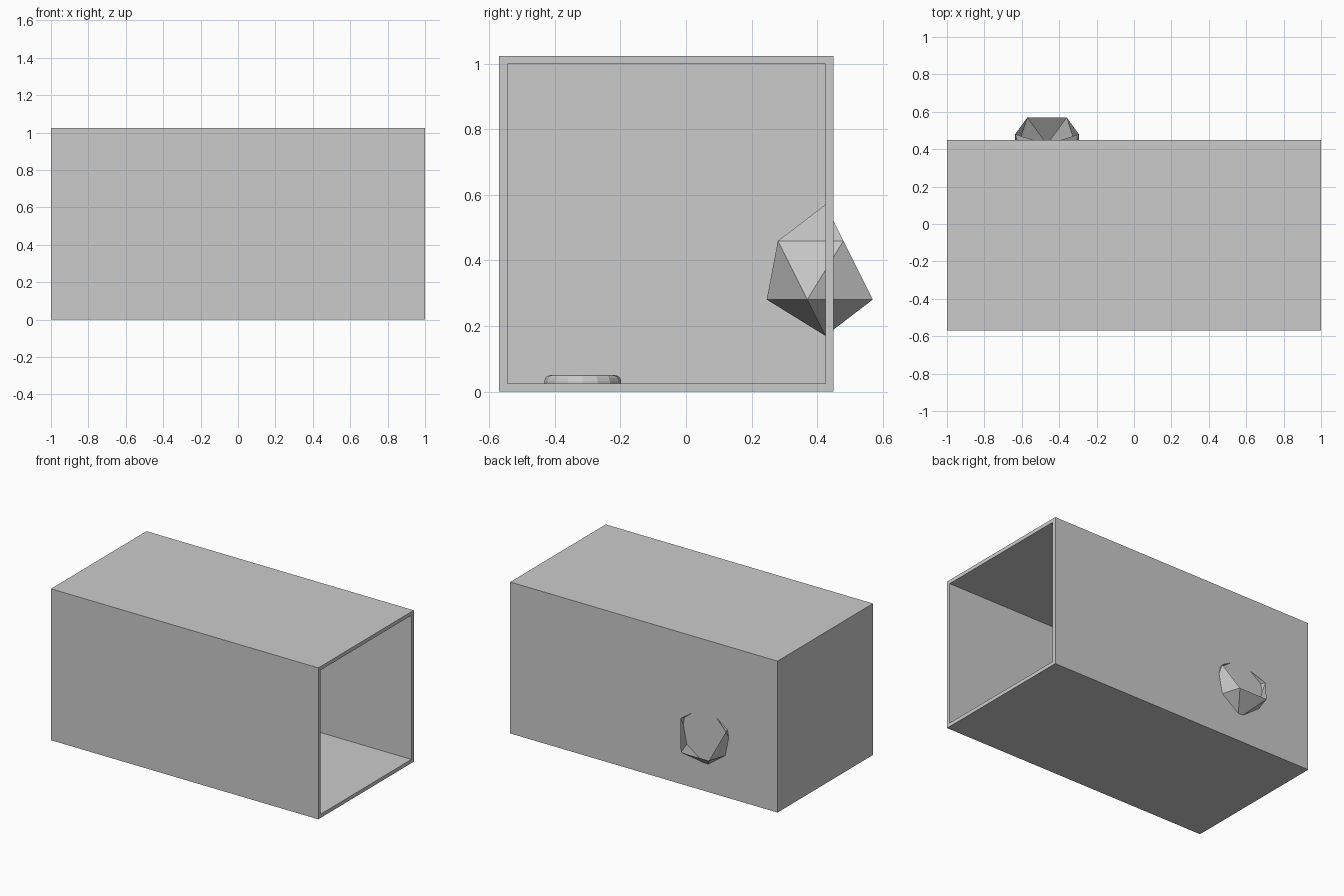
import bpy, bmesh, math
from mathutils import Matrix, Vector

if "Cube" in bpy.data.objects:
    bpy.data.objects.remove(bpy.data.objects["Cube"])


def make_object(name, bm):
    mesh = bpy.data.meshes.new(name)
    bm.to_mesh(mesh)
    bm.free()
    obj = bpy.data.objects.new(name, mesh)
    bpy.context.collection.objects.link(obj)
    return obj


WALL = 0.025

# Box shell: outer cube without its right end, thickened inwards
bm = bmesh.new()
size = Matrix.Diagonal((2.0, 1.02, 1.024, 1.0))
bmesh.ops.create_cube(bm, size=1, matrix=Matrix.Translation((0, -0.06, 0.512)) @ size)
bm.normal_update()
open_end = [f for f in bm.faces if f.normal.x > 0.9]
bmesh.ops.delete(bm, geom=open_end, context='FACES')
shell = make_object("box_shell", bm)
solid = shell.modifiers.new("wall_thickness", 'SOLIDIFY')
solid.thickness = WALL
solid.offset = -1
solid.use_even_offset = True

# Faceted pocket through the back wall: icosahedron opened at its rear upper corner
bm = bmesh.new()
place = Matrix.Translation((-0.465, 0.425, 0.37)) @ Matrix.Rotation(math.radians(90), 4, 'Z')
bmesh.ops.create_icosphere(bm, subdivisions=1, radius=0.2, matrix=place)
corner = max(bm.verts, key=lambda v: v.co.y)
bmesh.ops.delete(bm, geom=[corner], context='VERTS')
make_object("faceted_pocket", bm)

# Low round dish on the floor with a rounded upper rim
bm = bmesh.new()
bmesh.ops.create_cone(bm, cap_ends=True, segments=16, radius1=0.117, radius2=0.117,
                      depth=0.03, matrix=Matrix.Translation((-0.465, -0.315, 0.035)))
rim = [e for e in bm.edges if all(v.co.z > 0.045 for v in e.verts)]
bmesh.ops.bevel(bm, geom=rim, offset=0.018, segments=3, profile=0.5, affect='EDGES')
make_object("floor_dish", bm)
